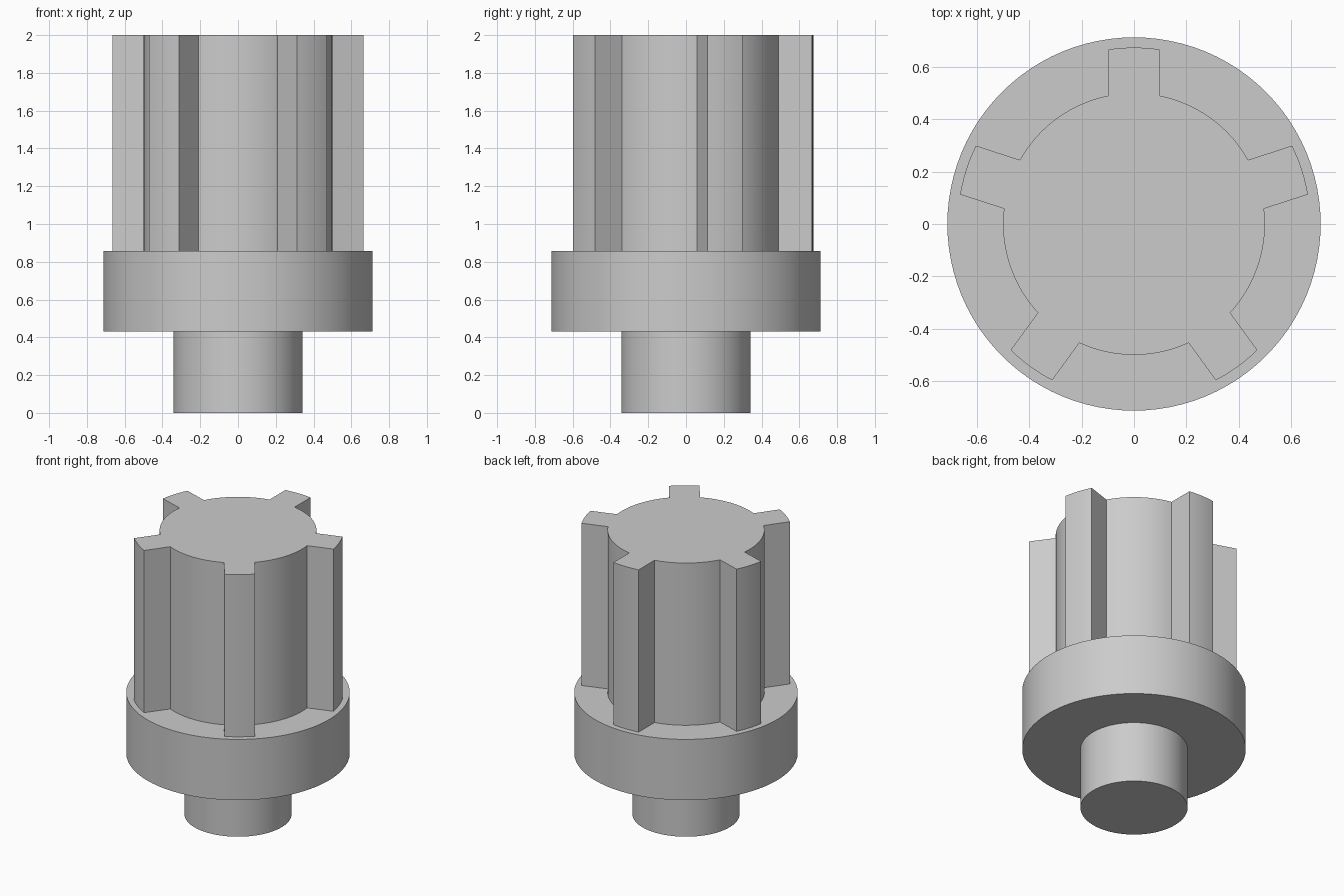
import bpy, bmesh
from math import asin, cos, pi, radians, sin, tau

cube = bpy.data.objects.get("Cube")
if cube:
    bpy.data.objects.remove(cube, do_unlink=True)

grey = bpy.data.materials.new("plain grey")
grey.use_nodes = True
colour = (0.6, 0.6, 0.6, 1)
grey.diffuse_color = colour
grey.node_tree.nodes["Principled BSDF"].inputs["Base Color"].default_value = colour


def arc(radius, start, end, steps):
    """Points along an arc, both ends included."""
    angles = [start + (end - start) * i / steps for i in range(steps + 1)]
    return [(radius * cos(a), radius * sin(a)) for a in angles]


def prism(name, outline, bottom, top):
    """Extrude a closed outline upward into a solid with sharp rims."""
    bm = bmesh.new()
    base = bm.faces.new([bm.verts.new((x, y, bottom)) for x, y in outline])
    extruded = bmesh.ops.extrude_face_region(bm, geom=[base], use_keep_orig=True)
    lifted = [v for v in extruded["geom"] if isinstance(v, bmesh.types.BMVert)]
    bmesh.ops.translate(bm, verts=lifted, vec=(0, 0, top - bottom))
    bmesh.ops.recalc_face_normals(bm, faces=bm.faces)
    mesh = bpy.data.meshes.new(name)
    bm.to_mesh(mesh)
    bm.free()
    mesh.materials.append(grey)
    obj = bpy.data.objects.new(name, mesh)
    bpy.context.collection.objects.link(obj)
    bpy.ops.object.select_all(action="DESELECT")
    obj.select_set(True)
    bpy.context.view_layer.objects.active = obj
    bpy.ops.object.shade_smooth_by_angle(angle=radians(30))
    return obj


def circle(radius):
    return arc(radius, 0, tau, 96)[:-1]


def splined_outline(core, tip, half_width, teeth):
    """Round core with evenly spaced, parallel-sided teeth, one facing the back."""
    root_angle, tip_angle = asin(half_width / core), asin(half_width / tip)
    pitch = tau / teeth
    points = []
    for i in range(teeth):
        middle = pi / 2 + i * pitch
        points += arc(tip, middle - tip_angle, middle + tip_angle, 6)
        points += arc(core, middle + root_angle, middle + pitch - root_angle, 16)
    return points


# Shaft, collar and five-toothed splined head
prism("shaft", circle(0.342), 0, 0.44)
prism("collar", circle(0.713), 0.43, 0.858)
prism("splined_head", splined_outline(0.5, 0.674, 0.098, 5), 0.85, 2)
